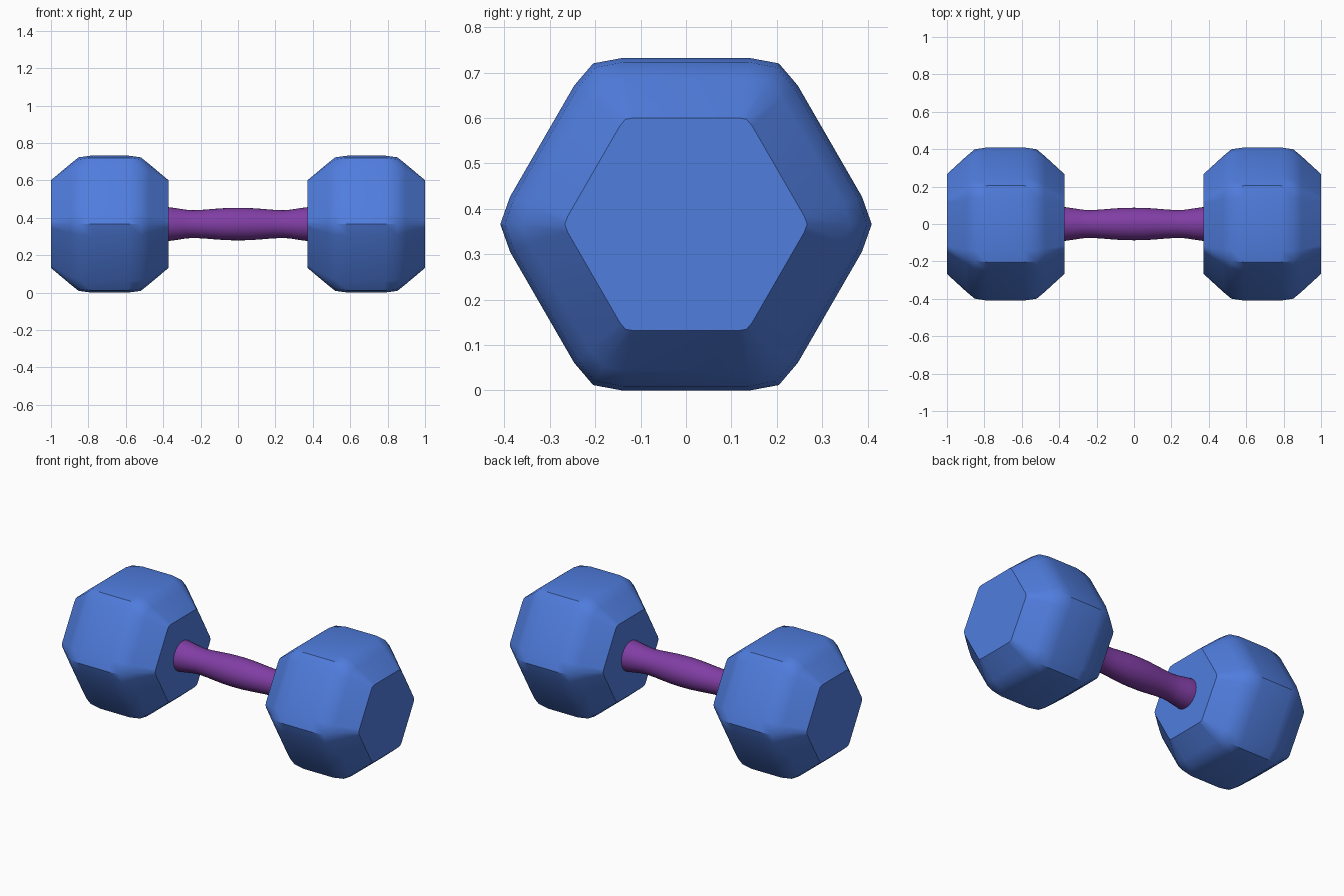
import bpy, bmesh
from math import sin, cos, pi, radians
from mathutils import Vector

if "Cube" in bpy.data.objects:
    bpy.data.objects.remove(bpy.data.objects["Cube"])

CZ = 0.366  # height of the handle axis


def material(name, color):
    m = bpy.data.materials.new(name)
    m.diffuse_color = color
    m.use_nodes = True
    m.node_tree.nodes["Principled BSDF"].inputs["Base Color"].default_value = m.diffuse_color
    return m


def loft(name, rings, mat, angle):
    """Skin a list of equal-length rings along x and cap both ends."""
    bm = bmesh.new()
    loops = [[bm.verts.new(p) for p in ring] for ring in rings]
    n = len(loops[0])
    for a, b in zip(loops, loops[1:]):
        for i in range(n):
            bm.faces.new((a[i], a[(i + 1) % n], b[(i + 1) % n], b[i]))
    bm.faces.new(loops[0])
    bm.faces.new(loops[-1])
    bmesh.ops.recalc_face_normals(bm, faces=bm.faces)
    me = bpy.data.meshes.new(name)
    bm.to_mesh(me)
    bm.free()
    me.materials.append(mat)
    ob = bpy.data.objects.new(name, me)
    bpy.context.collection.objects.link(ob)
    bpy.ops.object.select_all(action='DESELECT')
    ob.select_set(True)
    bpy.context.view_layer.objects.active = ob
    bpy.ops.object.shade_smooth_by_angle(angle=radians(angle))
    return ob


def hex_ring(x, apothem, cut):
    """Hexagon across y-z with each corner softened by a two-step bevel."""
    r = apothem / cos(pi / 6)
    pts = []
    for k in range(6):
        a = k * pi / 3
        corner = Vector((x, r * cos(a), CZ + r * sin(a)))
        for s in (-1, 0, 1):
            b = a + s * pi / 3
            toward = Vector((x, r * cos(b), CZ + r * sin(b)))
            if s:
                pts.append(corner + (toward - corner).normalized() * cut)
            else:
                mid = Vector((0, cos(a), sin(a)))
                pts.append(corner - mid * cut * 0.193)
    return pts


def circle_ring(x, r, n=32):
    return [(x, r * cos(2 * pi * i / n), CZ + r * sin(2 * pi * i / n)) for i in range(n)]


blue = material("blue", (0.08, 0.205, 0.73, 1))
purple = material("purple", (0.22, 0.048, 0.376, 1))

# Weight heads: chamfered hexagonal blocks (offset from head centre, apothem, corner cut)
half = [(0.314, 0.2345, 0.02), (0.21, 0.322, 0.05), (0.166, 0.357, 0.068), (0.10, 0.366, 0.07)]
profile = [(-d, a, c) for d, a, c in half] + half[::-1]
for side, name in ((-1, "left_weight"), (1, "right_weight")):
    loft(name, [hex_ring(side * 0.686 + d, a, c) for d, a, c in profile], blue, 35)

# Handle: contoured grip, swelling in the middle and flaring into the heads
grip = [(0.0, 0.087), (0.06, 0.086), (0.12, 0.082), (0.18, 0.077), (0.24, 0.074),
        (0.28, 0.077), (0.33, 0.085), (0.375, 0.091), (0.40, 0.092)]
bar = [(-x, r) for x, r in grip[:0:-1]] + grip
loft("handle", [circle_ring(x, r) for x, r in bar], purple, 35)
